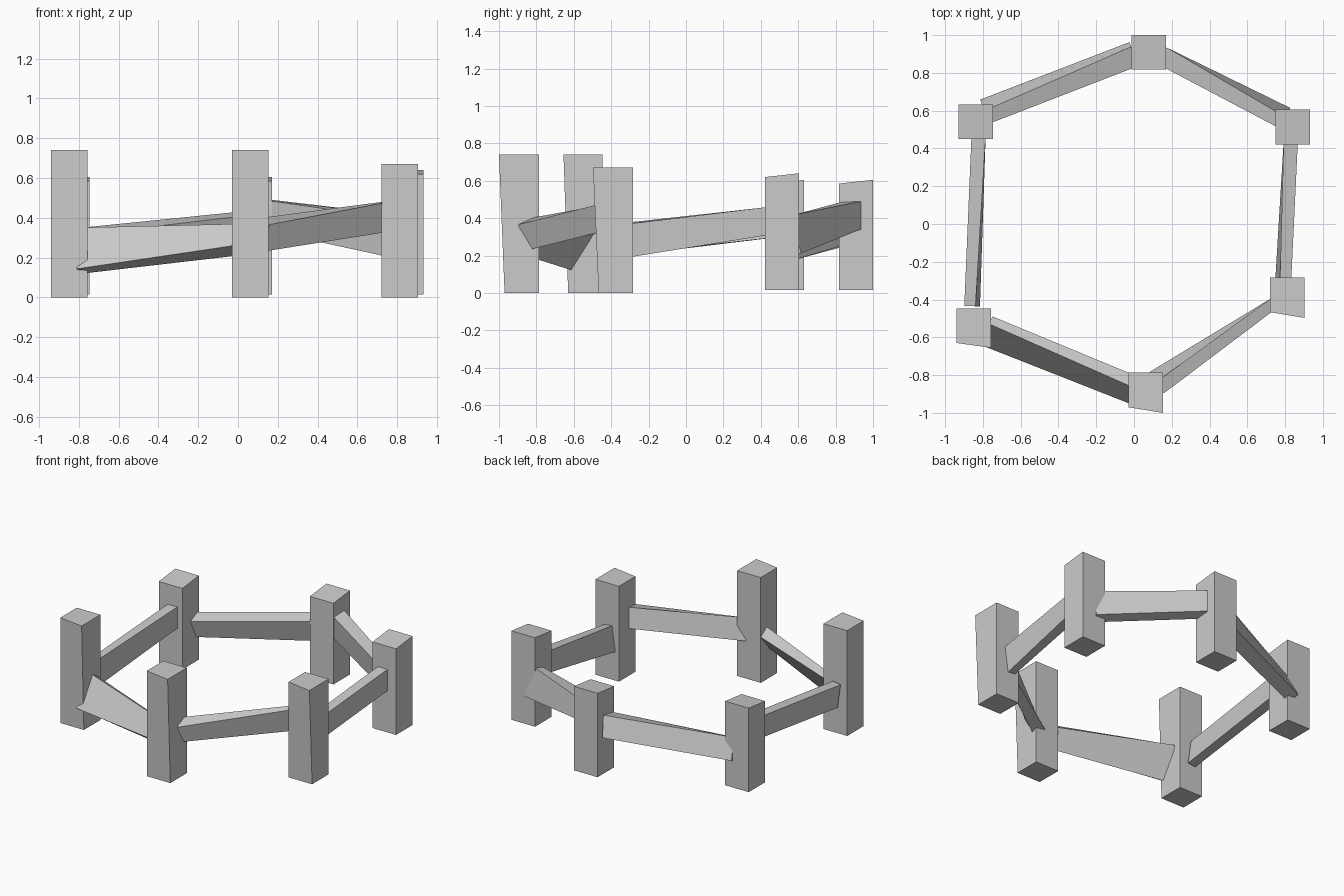
import bpy, math
from mathutils import Vector

if "Cube" in bpy.data.objects:
    bpy.data.objects.remove(bpy.data.objects["Cube"])

FACES = [(3, 2, 1, 0), (4, 5, 6, 7), (0, 1, 5, 4),
         (1, 2, 6, 5), (2, 3, 7, 6), (3, 0, 4, 7)]


def hexahedron(name, verts):
    """Eight-corner block: four corners of one end, then four of the other."""
    me = bpy.data.meshes.new(name)
    me.from_pydata([tuple(v) for v in verts], [], FACES)
    ob = bpy.data.objects.new(name, me)
    bpy.context.collection.objects.link(ob)
    bpy.context.view_layer.objects.active = ob
    ob.select_set(True)
    bpy.ops.object.mode_set(mode='EDIT')
    bpy.ops.mesh.select_all(action='SELECT')
    bpy.ops.mesh.normals_make_consistent(inside=False)
    bpy.ops.object.mode_set(mode='OBJECT')
    ob.select_set(False)


def post(name, x, y, z0, z1, corner, slope):
    """Square post; one front corner pulled out, or the top sloped up to the back."""
    s = 0.183
    c = [(x, y), (x + s, y), (x + s, y + s), (x, y + s)]
    verts = [Vector((a, b, z0)) for a, b in c] + [Vector((a, b, z1)) for a, b in c]
    verts[5].y -= corner
    for i in (6, 7):
        verts[i].z += slope
    hexahedron(name, verts)


def rail(name, a, b):
    """Twisted rail; each end is (x, y, z, width, height, inward lean in degrees)."""
    pa, pb = Vector(a[:3]), Vector(b[:3])
    d = pb - pa
    n = Vector((d.y, -d.x, 0)).normalized()
    if n.dot(pa + pb) < 0:
        n = -n
    verts = []
    for p, (w, h, lean) in ((pa, a[3:]), (pb, b[3:])):
        t = math.radians(lean)
        side = n * math.cos(t) + Vector((0, 0, math.sin(t)))
        up = -n * math.sin(t) + Vector((0, 0, math.cos(t)))
        for i, j in ((1, -1), (1, 1), (-1, 1), (-1, -1)):
            verts.append(p + side * (i * w / 2) + up * (j * h / 2))
    hexahedron(name, verts)


# Posts
post("post_front_left", -0.94, -0.63, 0, 0.74, 0.025, 0)
post("post_front", -0.03, -0.97, 0, 0.74, 0.03, 0)
post("post_front_right", 0.72, -0.467, 0, 0.67, 0.03, 0)
post("post_back_right", 0.75, 0.422, 0.015, 0.62, 0, 0.02)
post("post_back", -0.013, 0.817, 0.015, 0.585, 0, 0.02)
post("post_back_left", -0.93, 0.449, 0.015, 0.585, 0, 0.02)

# Rails between neighbouring posts
rail("rail_front_left", (-0.78, -0.565, 0.235, 0.05, 0.24, 30), (0, -0.88, 0.29, 0.08, 0.14, 38))
rail("rail_front_right", (0.12, -0.84, 0.315, 0.08, 0.15, -25), (0.74, -0.42, 0.405, 0.06, 0.15, 0))
rail("rail_right", (0.79, -0.30, 0.285, 0.06, 0.18, -8), (0.83, 0.44, 0.385, 0.075, 0.15, 0))
rail("rail_back_right", (0.80, 0.56, 0.305, 0.07, 0.21, 15), (0.15, 0.89, 0.415, 0.10, 0.15, 0))
rail("rail_back_left", (-0.79, 0.595, 0.265, 0.08, 0.15, 25), (0.0, 0.90, 0.345, 0.11, 0.15, 10))
rail("rail_left", (-0.857, -0.435, 0.275, 0.06, 0.17, -8), (-0.823, 0.46, 0.37, 0.075, 0.15, 0))
